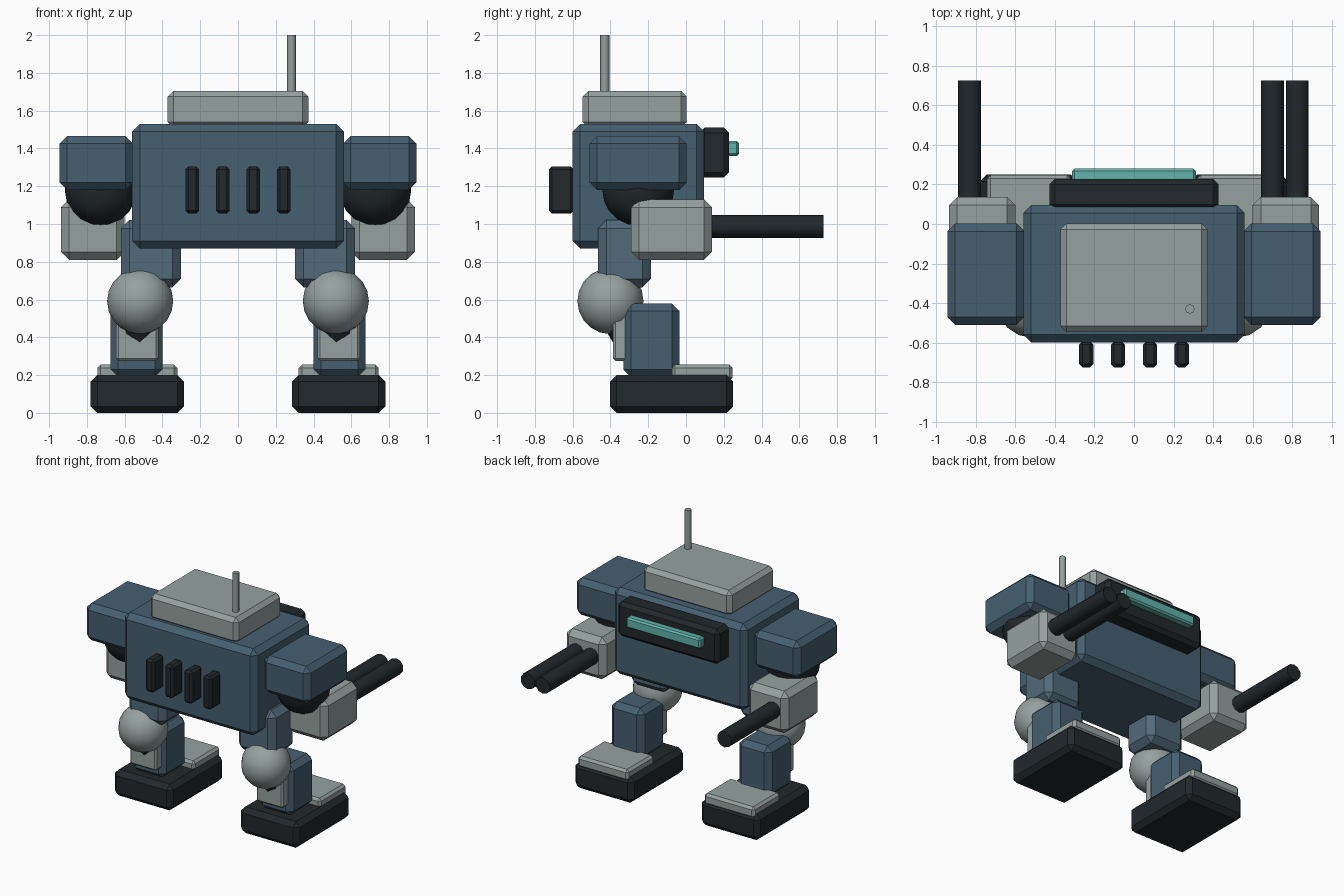
import bpy
import math
from mathutils import Vector

if "Cube" in bpy.data.objects:
    bpy.data.objects.remove(bpy.data.objects["Cube"])


def material(name, rgb):
    m = bpy.data.materials.new(name)
    m.diffuse_color = (*rgb, 1)
    m.use_nodes = True
    m.node_tree.nodes["Principled BSDF"].inputs["Base Color"].default_value = m.diffuse_color
    return m


BLUE = material("blue_armour", (0.06, 0.115, 0.16))
STEEL = material("steel_blue", (0.085, 0.145, 0.195))
PALE = material("pale_armour", (0.30, 0.36, 0.35))
DARK = material("dark_metal", (0.015, 0.021, 0.025))
GLOW = material("visor_glow", (0.12, 0.45, 0.41))


def finish(name, mat):
    ob = bpy.context.object
    ob.name = name
    ob.data.materials.append(mat)
    return ob


def box(name, mat, x, y, z, bevel):
    """Chamfered box from (min, max) ranges."""
    r = (x, y, z)
    bpy.ops.mesh.primitive_cube_add(size=1, location=[sum(a) / 2 for a in r])
    ob = finish(name, mat)
    ob.scale = [abs(a[1] - a[0]) for a in r]
    bpy.ops.object.transform_apply(location=False, rotation=False, scale=True)
    m = ob.modifiers.new("chamfer", 'BEVEL')
    m.width = bevel
    m.segments = 1
    return ob


def ball(name, mat, centre, radius):
    bpy.ops.mesh.primitive_uv_sphere_add(segments=16, ring_count=10,
                                         radius=radius, location=centre)
    bpy.ops.object.shade_smooth_by_angle(angle=math.radians(35))
    return finish(name, mat)


def rod(name, mat, a, b, radius, sides):
    a, b = Vector(a), Vector(b)
    d = b - a
    bpy.ops.mesh.primitive_cylinder_add(
        vertices=sides, radius=radius, depth=d.length, location=(a + b) / 2,
        rotation=d.to_track_quat('Z', 'Y').to_euler())
    bpy.ops.object.shade_smooth_by_angle(angle=math.radians(50))
    return finish(name, mat)


# Torso, roof plate and antenna
box("torso", BLUE, (-0.56, 0.56), (-0.60, 0.095), (0.87, 1.53), 0.04)
box("roof_plate", PALE, (-0.372, 0.372), (-0.547, 0.003), (1.51, 1.705), 0.03)
rod("antenna", PALE, (0.283, -0.43, 1.6), (0.283, -0.43, 2.0), 0.024, 8)

# Visor
box("visor_housing", DARK, (-0.428, 0.428), (0.07, 0.228), (1.245, 1.51), 0.028)
box("visor_slit", GLOW, (-0.313, 0.313), (0.19, 0.28), (1.36, 1.44), 0.012)

# Vents
for i in range(4):
    x = (i - 1.5) * 0.161
    box(f"vent_{i + 1}", DARK, (x - 0.036, x + 0.036), (-0.725, -0.595),
        (1.055, 1.305), 0.016)

for s, side in ((-1, "left"), (1, "right")):
    def span(a, b):
        return tuple(sorted((s * a, s * b)))

    # Arm
    box(f"{side}_shoulder", BLUE, span(0.555, 0.945), (-0.51, 0.003), (1.18, 1.465), 0.04)
    ball(f"{side}_shoulder_joint", DARK, (s * 0.727, -0.253, 1.18), 0.19)
    box(f"{side}_forearm", PALE, span(0.60, 0.937), (-0.29, 0.137), (0.81, 1.13), 0.042)

    # Leg: thigh, knee with struts, shin
    hip, knee, ankle = (s * 0.45, -0.31, 1.0), (s * 0.518, -0.40, 0.592), (s * 0.54, -0.17, 0.2)
    box(f"{side}_thigh", STEEL, span(0.303, 0.62), (-0.467, -0.185), (0.665, 1.022), 0.045)
    rod(f"{side}_upper_strut", DARK, knee, hip, 0.1, 8)
    rod(f"{side}_lower_strut", DARK, ankle, knee, 0.1, 8)
    ball(f"{side}_knee", PALE, knee, 0.175)
    box(f"{side}_shin", BLUE, span(0.40, 0.675), (-0.332, -0.035), (0.19, 0.58), 0.04)
    box(f"{side}_shin_plate", PALE, span(0.42, 0.647), (-0.387, -0.31), (0.275, 0.52), 0.014)

    # Foot
    box(f"{side}_foot", DARK, span(0.285, 0.78), (-0.403, 0.25), (0.0, 0.2), 0.035)
    box(f"{side}_toe_plate", PALE, span(0.32, 0.745), (-0.075, 0.247), (0.17, 0.255), 0.018)

# Gun barrels: one on the left, a pair on the right
for i, x in enumerate((-0.832, 0.70, 0.826)):
    rod(f"gun_barrel_{i + 1}", DARK, (x, 0.05, 0.987), (x, 0.727, 0.987), 0.061, 10)
